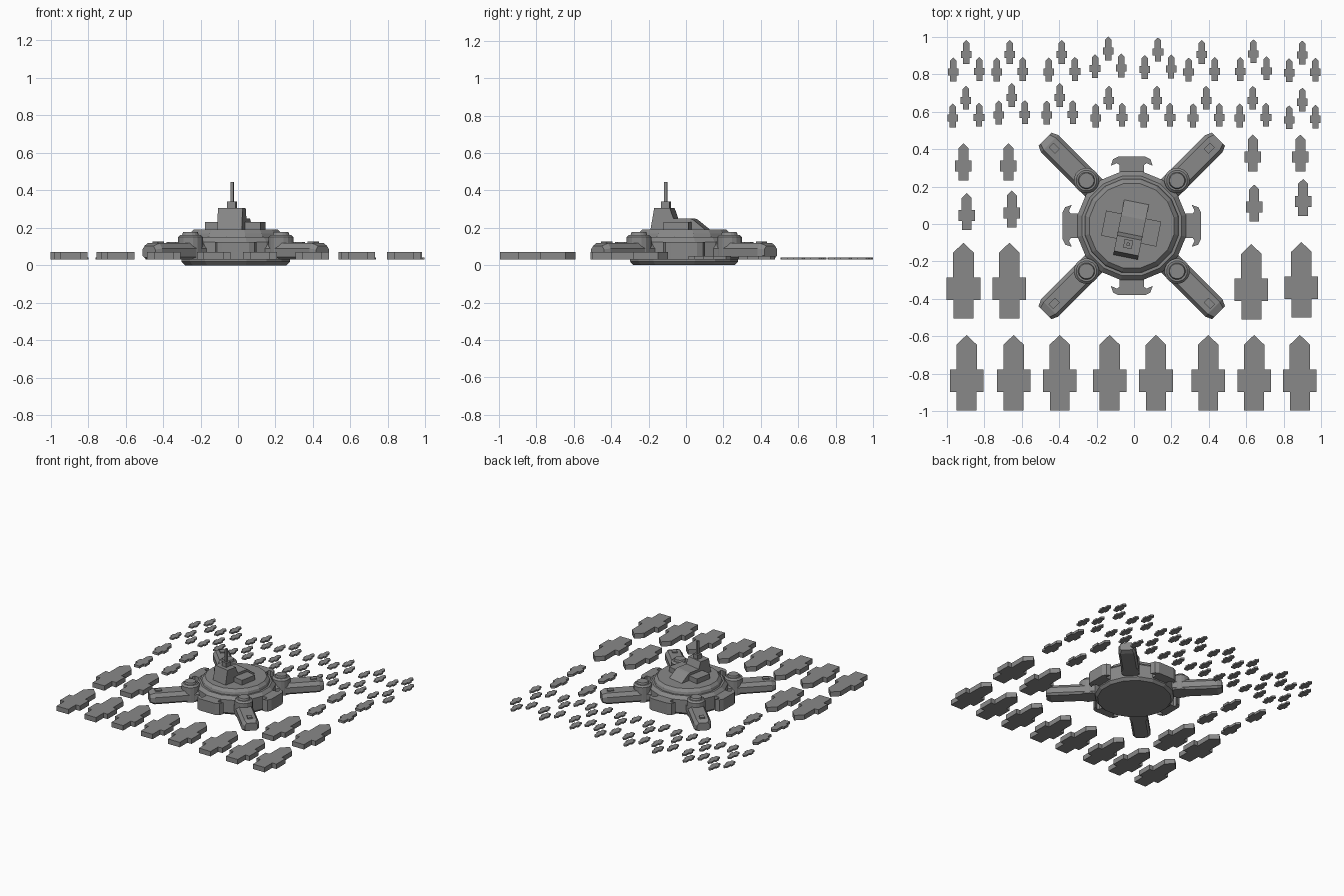
import bpy, bmesh, math
from mathutils import Matrix, Vector

cube = bpy.data.objects.get("Cube")
if cube:
    bpy.data.objects.remove(cube)

grey = bpy.data.materials.new("hull grey")
grey.use_nodes = True
grey.diffuse_color = (0.25, 0.25, 0.25, 1)
grey.node_tree.nodes["Principled BSDF"].inputs["Base Color"].default_value = (0.25, 0.25, 0.25, 1)

HUB = Matrix.Translation((-0.012, -0.01, 0))


def place(name, mesh, matrix=Matrix()):
    ob = bpy.data.objects.new(name, mesh)
    ob.matrix_world = matrix
    bpy.context.scene.collection.objects.link(ob)
    return ob


def loft(name, rings):
    """Closed solid skinned through rings of equal point count."""
    bm = bmesh.new()
    loops = [[bm.verts.new(p) for p in ring] for ring in rings]
    n = len(loops[0])
    for a, b in zip(loops, loops[1:]):
        for i in range(n):
            j = (i + 1) % n
            bm.faces.new((a[i], a[j], b[j], b[i]))
    bm.faces.new(loops[0][::-1])
    bm.faces.new(loops[-1])
    bmesh.ops.recalc_face_normals(bm, faces=bm.faces)
    mesh = bpy.data.meshes.new(name)
    bm.to_mesh(mesh)
    bm.free()
    mesh.materials.append(grey)
    return mesh


def lathe(name, profile, sides):
    turn = [2 * math.pi * (i + 0.5) / sides for i in range(sides)]
    return loft(name, [[(r * math.cos(a), r * math.sin(a), z) for a in turn] for r, z in profile])


def prism(name, outline, z0, z1):
    return loft(name, [[(x, y, z) for x, y in outline] for z in (z0, z1)])


def mirrored(half):
    return half + [(-x, y) for x, y in reversed(half) if x > 0]


def box(name, x0, x1, y0, y1, z0, z1):
    return prism(name, [(x0, y0), (x1, y0), (x1, y1), (x0, y1)], z0, z1)


def side_block(name, half_width, outline):
    """Side outline in y and z, extruded across x."""
    return loft(name, [[(x, y, z) for y, z in outline] for x in (-half_width, half_width)])


def spin(degrees):
    return HUB @ Matrix.Rotation(math.radians(degrees), 4, 'Z')


# Hub: wide drum with a stepped, bevelled deck
place("hub", lathe("hub", [(0.275, 0), (0.295, 0.02), (0.295, 0.125), (0.27, 0.15),
                           (0.255, 0.15), (0.25, 0.17), (0.23, 0.19)], 16), HUB)

# Four arms, each with a turret and a hatch
section = [(0.05, 0.03), (0.065, 0.045), (0.065, 0.09), (0.045, 0.118)]
section += [(-y, z) for y, z in reversed(section)]
arm = loft("arm", [[(r, y * s, 0.07 + (z - 0.07) * t) for y, z in section]
                   for r, s, t in ((0.25, 1, 1), (0.62, 1, 1), (0.655, 0.75, 0.7))])
turret = lathe("turret", [(0.068, 0.03), (0.068, 0.15), (0.055, 0.163),
                          (0.045, 0.163), (0.04, 0.177)], 16)
hatch = box("hatch", -0.024, 0.024, -0.018, 0.018, 0.11, 0.127)
for i, label in enumerate(("back_left", "back_right", "front_right", "front_left")):
    m = spin(45 + 90 * i)
    place(label + "_arm", arm, m)
    place(label + "_turret", turret, m @ Matrix.Translation((0.342, 0, 0)))
    place(label + "_hatch", hatch, m @ Matrix.Translation((0.585, 0, 0)))

# Four docking ports with hooked outer bars
port = prism("port", mirrored([(0.065, 0.24), (0.065, 0.325), (0.08, 0.335),
                               (0.112, 0.32), (0.1, 0.355), (0.07, 0.37)]), 0.03, 0.125)
for i, label in enumerate(("back", "right", "front", "left")):
    place(label + "_port", port, spin(90 * i))

# Command tower, turned slightly on the deck
tower = spin(-11.3)
place("command_tower", side_block("command_tower", 0.067, [
    (-0.172, 0.18), (-0.15, 0.305), (-0.065, 0.305), (-0.045, 0.25), (-0.045, 0.18)]), tower)
place("command_hall", side_block("command_hall", 0.067, [
    (-0.06, 0.18), (-0.06, 0.25), (0.045, 0.25), (0.06, 0.245), (0.135, 0.185), (0.135, 0.18)]), tower)
place("side_wings", box("side_wings", -0.15, 0.15, -0.083, 0.053, 0.18, 0.23), tower)
place("mast_base", box("mast_base", -0.023, 0.023, -0.122, -0.076, 0.3, 0.34), tower)
place("mast", box("mast", -0.008, 0.008, -0.107, -0.091, 0.33, 0.445), tower)

# Flat ship with a pointed nose at its origin, drawn at the large size
ship = prism("ship", mirrored([(0, 0), (0.055, -0.053), (0.055, -0.185), (0.09, -0.185),
                               (0.09, -0.305), (0.053, -0.305), (0.053, -0.403)]), 0, 0.04)


def add_ship(name, x, y, size):
    place(name, ship, Matrix.Translation((x, y, 0.03)) @ Matrix.Scale(size, 4))


# Large ships: front row, then two pairs beside the hub
columns = [-0.893, -0.642, -0.396, -0.13, 0.117, 0.396, 0.641, 0.885]
for x in columns:
    add_ship("large_ship", x, -0.592, 1)
for x, y in ((-0.91, -0.1), (-0.665, -0.1), (0.626, -0.107), (0.893, -0.096)):
    add_ship("large_ship", x, y, 1)

# Medium ships
for x, y in ((-0.91, 0.43), (-0.67, 0.43), (-0.893, 0.165), (-0.652, 0.178),
             (0.634, 0.477), (0.888, 0.477), (0.641, 0.21), (0.902, 0.24)):
    add_ship("medium_ship", x, y, 0.49)

# Small ships in groups of three
back_row = [(-0.895, 0.982), (-0.663, 0.982), (-0.385, 0.982), (-0.138, 1.0),
            (0.128, 0.995), (0.361, 0.982), (0.637, 0.985), (0.898, 0.978)]
next_row = [(-0.897, 0.737), (-0.652, 0.752), (-0.396, 0.752), (-0.134, 0.737),
            (0.122, 0.737), (0.385, 0.737), (0.634, 0.737), (0.898, 0.727)]
for x, y in back_row + next_row:
    for dx, dy in ((0, 0), (-0.07, -0.094), (0.07, -0.091)):
        add_ship("small_ship", x + dx, y + dy, 0.315)
